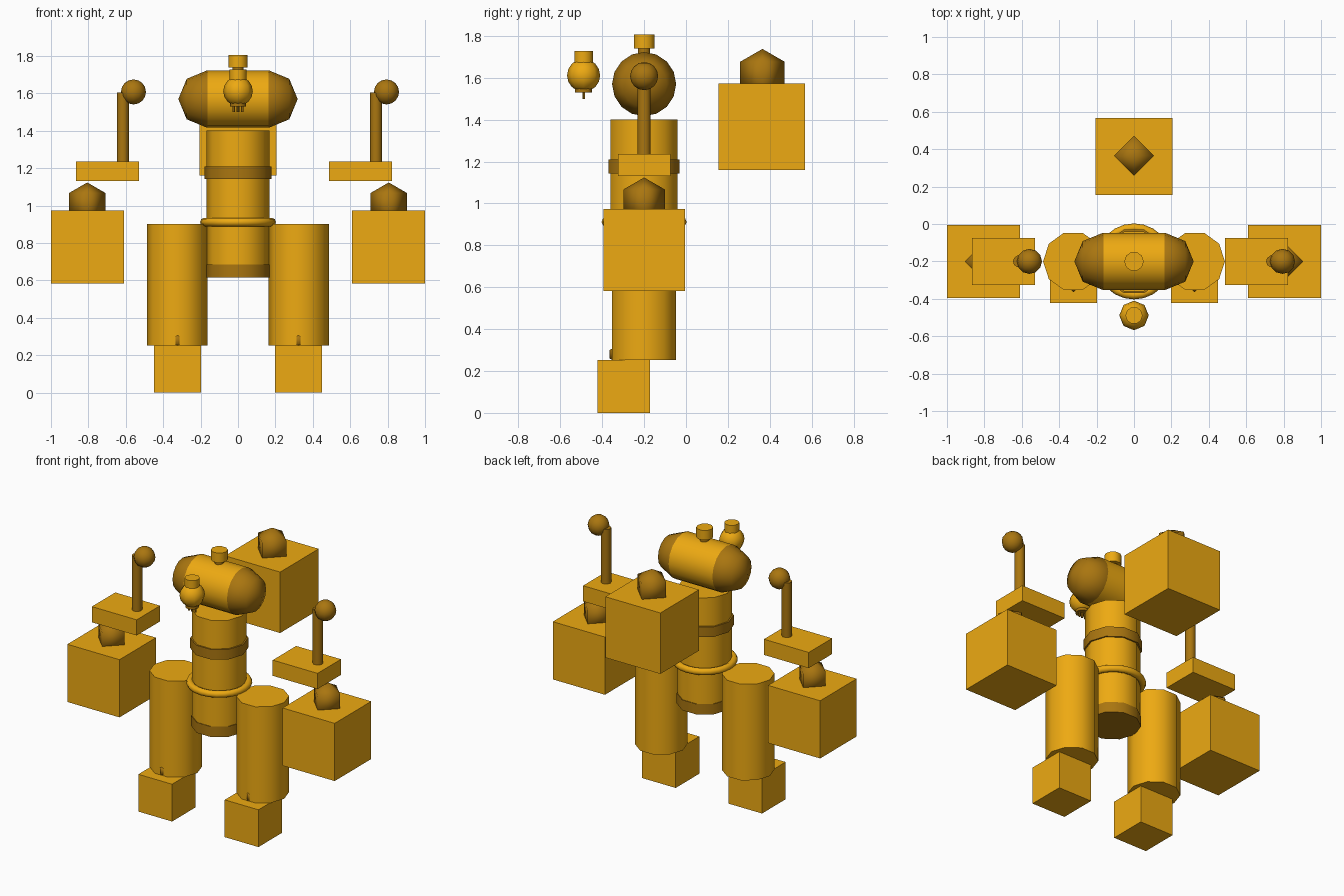
import bpy
from math import pi, radians

if "Cube" in bpy.data.objects:
    bpy.data.objects.remove(bpy.data.objects["Cube"])


def material(name, color):
    m = bpy.data.materials.new(name)
    m.diffuse_color = color
    m.use_nodes = True
    m.node_tree.nodes["Principled BSDF"].inputs["Base Color"].default_value = m.diffuse_color
    return m


GOLD = material("gold", (0.85, 0.40, 0.006, 1))
DARK = material("dark_gold", (0.40, 0.18, 0.005, 1))
Y = -0.2  # depth of the body axis


def finish(name, mat, smooth=None):
    ob = bpy.context.object
    ob.name = name
    ob.data.materials.append(mat)
    if smooth:
        bpy.ops.object.shade_smooth_by_angle(angle=radians(smooth))
    return ob


def box(name, center, size, mat=GOLD):
    bpy.ops.mesh.primitive_cube_add(size=1, location=center)
    bpy.context.object.scale = size
    bpy.ops.object.transform_apply(location=False, rotation=False, scale=True)
    return finish(name, mat)


def post(name, x, y, z0, z1, r, sides=10, mat=GOLD):
    # upright cylinder with a corner on the x axis
    bpy.ops.mesh.primitive_cylinder_add(vertices=sides, radius=r, depth=z1 - z0,
                                        location=(x, y, (z0 + z1) / 2),
                                        rotation=(0, 0, pi / 2))
    return finish(name, mat, 50)


def ball(name, center, r, segs, rings, mat=GOLD, rot=(0, 0, 0)):
    bpy.ops.mesh.primitive_uv_sphere_add(segments=segs, ring_count=rings, radius=r,
                                         location=center, rotation=rot)
    return finish(name, mat, 60)


# Legs, feet and ankle studs; floating hand blocks with diamonds
for side, s in (("left", -1), ("right", 1)):
    box(f"{side}_foot", (s * 0.323, -0.297, 0.126), (0.252, 0.252, 0.252))
    post(f"{side}_leg", s * 0.325, Y, 0.252, 0.902, 0.161)
    ball(f"{side}_ankle_stud", (s * 0.323, -0.33, 0.28), 0.04, 4, 2, DARK)
    box(f"{side}_hand_block", (s * 0.805, Y, 0.778), (0.39, 0.39, 0.39))
    ball(f"{side}_hand_diamond", (s * 0.806, Y, 1.01), 0.114, 4, 2, DARK)

# Back block with diamond
box("back_block", (0, 0.362, 1.367), (0.412, 0.412, 0.412))
ball("back_diamond", (0, 0.365, 1.615), 0.123, 4, 2, DARK)

# Shoulder levers: same orientation on both sides
for side, x in (("left", -0.698), ("right", 0.655)):
    box(f"{side}_lever_base", (x, Y, 1.184), (0.335, 0.25, 0.106))
    post(f"{side}_lever_rod", x + 0.083, Y, 1.235, 1.605, 0.032, 10, DARK)
    ball(f"{side}_lever_knob", (x + 0.139, Y, 1.608), 0.067, 12, 8, DARK)

# Torso with bands and a waist ring
post("torso", 0, Y, 0.65, 1.402, 0.168)
post("chest_band", 0, Y, 1.142, 1.21, 0.178, 10, DARK)
post("hip_band", 0, Y, 0.615, 0.685, 0.172, 10, DARK)
bpy.ops.mesh.primitive_torus_add(major_segments=24, minor_segments=8, major_radius=0.18,
                                 minor_radius=0.023, location=(0, Y, 0.912))
finish("waist_ring", GOLD, 60)

# Capsule head lying along x
bpy.ops.mesh.primitive_cylinder_add(vertices=16, radius=0.152, depth=0.334,
                                    location=(0, Y, 1.57), rotation=(0, pi / 2, 0))
finish("head_barrel", GOLD, 50)
for side, s in (("left", -1), ("right", 1)):
    ball(f"{side}_head_end", (s * 0.166, Y, 1.57), 0.153, 16, 4, DARK, (0, pi / 2, 0))

# Top knob
post("top_stem", 0, Y, 1.68, 1.745, 0.03, 10, DARK)
post("top_cap", 0, Y, 1.74, 1.806, 0.052)

# Floating bulb in front of the head
BY = -0.489
ball("bulb", (0, BY, 1.612), 0.079, 8, 8)
post("bulb_cap", 0, BY, 1.66, 1.727, 0.046)
post("bulb_base", 0, BY, 1.53, 1.56, 0.042, 10, DARK)
for i, x in enumerate((-0.023, 0, 0.023)):
    post(f"bulb_pin_{i + 1}", x, BY, 1.5, 1.54, 0.007, 6, DARK)
